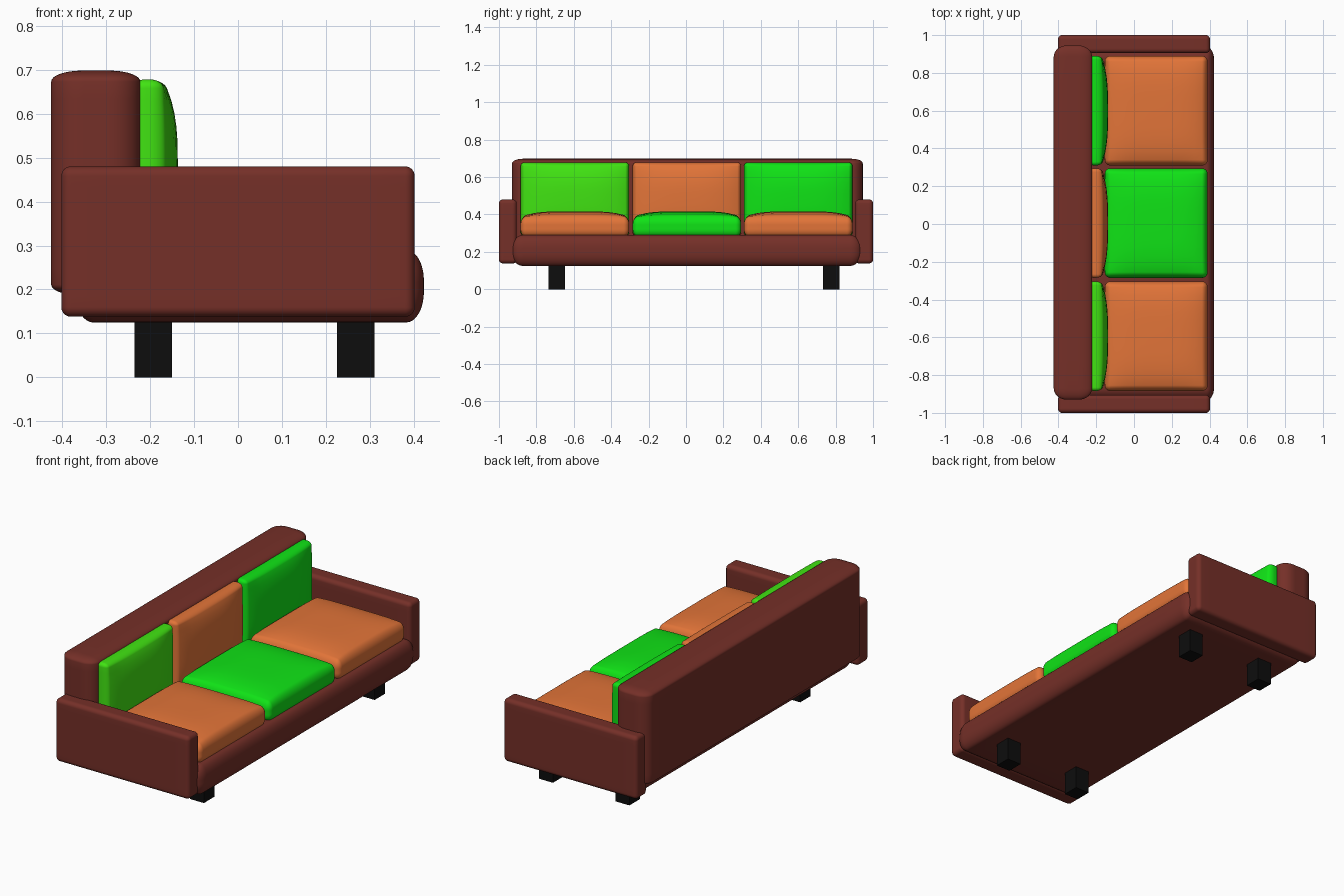
import bpy, bmesh, math
from mathutils import Vector

if "Cube" in bpy.data.objects:
    bpy.data.objects.remove(bpy.data.objects["Cube"])


def material(name, rgb):
    m = bpy.data.materials.new(name)
    m.diffuse_color = (*rgb, 1)
    m.use_nodes = True
    m.node_tree.nodes["Principled BSDF"].inputs["Base Color"].default_value = m.diffuse_color
    return m


BROWN = material("brown_leather", (0.178, 0.029, 0.021))
ORANGE = material("orange_fabric", (0.76, 0.175, 0.04))
GREEN = material("green_fabric", (0.005, 0.77, 0.008))
LIME = material("lime_fabric", (0.052, 0.77, 0.006))
BLACK = material("black_wood", (0.004, 0.004, 0.004))


def soft_box(name, lo, hi, radii, mat, dome_axis=None, dome=0.0, power=4):
    """Rounded box with a corner radius per axis; one face can bulge by `dome`."""
    lo, hi, r = Vector(lo), Vector(hi), Vector(radii)
    if dome_axis is not None:
        hi[dome_axis] -= dome
    mid, half = (lo + hi) / 2, (hi - lo) / 2
    bm = bmesh.new()
    bmesh.ops.create_cube(bm, size=2)
    bmesh.ops.subdivide_edges(bm, edges=bm.edges[:], cuts=19, use_grid_fill=True)
    for v in bm.verts:
        core, corner = Vector(), Vector()
        for i in range(3):
            u = v.co[i]
            core[i] = max(-1, min(1, u / 0.6)) * (half[i] - r[i])
            f = max(0, (abs(u) - 0.6) / 0.4)
            corner[i] = math.copysign(math.tan(f * math.pi / 4), u)
        corner.normalize()
        p = core + Vector([corner[i] * r[i] for i in range(3)])
        if dome_axis is not None:
            lift = dome
            for i in range(3):
                if i != dome_axis:
                    lift *= max(0, 1 - abs(p[i] / half[i]) ** power)
            a = dome_axis
            p[a] += lift * (p[a] / half[a] + 1) / 2
        v.co = mid + p
    bmesh.ops.recalc_face_normals(bm, faces=bm.faces[:])
    for f in bm.faces:
        f.smooth = True
    return finish(name, bm, mat)


def finish(name, bm, mat):
    me = bpy.data.meshes.new(name)
    bm.to_mesh(me)
    bm.free()
    me.materials.append(mat)
    ob = bpy.data.objects.new(name, me)
    bpy.context.collection.objects.link(ob)
    return ob


# Frame: base, backrest and two arms
soft_box("base", (-0.37, -0.932, 0.125), (0.423, 0.937, 0.29), (0.04, 0.06, 0.07), BROWN)
soft_box("backrest", (-0.425, -0.93, 0.186), (-0.222, 0.945, 0.698), (0.07, 0.06, 0.025), BROWN)
for side, y0, y1 in (("near", -1, -0.905), ("far", 0.905, 1)):
    soft_box(side + "_arm", (-0.402, y0, 0.138), (0.402, y1, 0.48), (0.022, 0.022, 0.022), BROWN)

# Three seat cushions and three back cushions in alternating colours
cushions = (("near", -0.594, ORANGE, LIME), ("middle", 0.005, GREEN, ORANGE), ("far", 0.6, ORANGE, GREEN))
for label, y, seat_mat, back_mat in cushions:
    y0, y1 = y - 0.29, y + 0.29
    soft_box(label + "_seat_cushion", (-0.155, y0, 0.28), (0.39, y1, 0.417),
             (0.03, 0.03, 0.04), seat_mat, 2, 0.03)
    soft_box(label + "_back_cushion", (-0.24, y0, 0.285), (-0.137, y1, 0.678),
             (0.03, 0.02, 0.02), back_mat, 0, 0.034, 3)

# Four square legs
for x in (-0.1925, 0.2675):
    for y in (-0.691, 0.777):
        bm = bmesh.new()
        bmesh.ops.create_cube(bm, size=1)
        for v in bm.verts:
            v.co = Vector((x + v.co.x * 0.085, y + v.co.y * 0.09, (v.co.z + 0.5) * 0.14))
        finish("leg", bm, BLACK)
